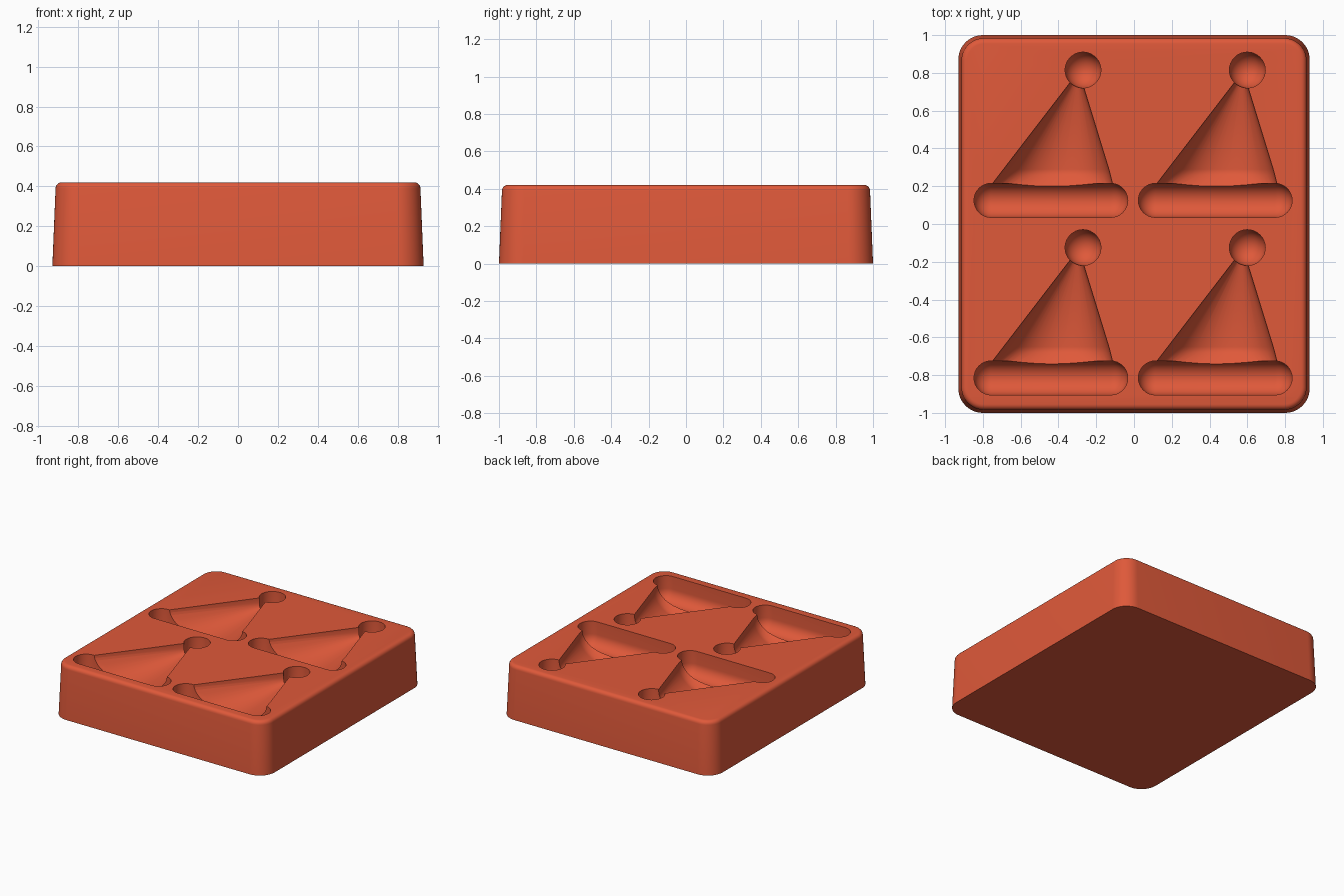
import bpy, bmesh, math
from mathutils import Vector

if "Cube" in bpy.data.objects:
    bpy.data.objects.remove(bpy.data.objects["Cube"], do_unlink=True)

TOP = 0.42

clay = bpy.data.materials.new("terracotta_red")
clay.use_nodes = True
clay.diffuse_color = (0.74, 0.1, 0.042, 1)
clay.node_tree.nodes["Principled BSDF"].inputs["Base Color"].default_value = clay.diffuse_color


def hull(name, points):
    """Convex solid wrapped around a cloud of points."""
    bm = bmesh.new()
    for p in points:
        bm.verts.new(p)
    bmesh.ops.remove_doubles(bm, verts=bm.verts, dist=0.0005)
    res = bmesh.ops.convex_hull(bm, input=bm.verts)
    loose = {g for g in res["geom_interior"] + res["geom_unused"]
             if isinstance(g, bmesh.types.BMVert)}
    bmesh.ops.delete(bm, geom=list(loose), context="VERTS")
    bmesh.ops.dissolve_limit(bm, angle_limit=0.002, verts=bm.verts, edges=bm.edges)
    bmesh.ops.recalc_face_normals(bm, faces=bm.faces)
    mesh = bpy.data.meshes.new(name)
    bm.to_mesh(mesh)
    bm.free()
    mesh.materials.append(clay)
    ob = bpy.data.objects.new(name, mesh)
    bpy.context.collection.objects.link(ob)
    return ob


def rounded_ring(hx, hy, r, z, steps=12):
    """Rounded rectangle outline at height z."""
    pts = []
    for i, (sx, sy) in enumerate([(1, 1), (-1, 1), (-1, -1), (1, -1)]):
        for k in range(steps + 1):
            a = math.pi / 2 * (i + k / steps)
            pts.append(Vector((sx * (hx - r) + r * math.cos(a),
                               sy * (hy - r) + r * math.sin(a), z)))
    return pts


def bowl(x, y, r, depth):
    """Round-bottomed well: lower half sphere with its rim carried up past the top."""
    pts = []
    for j in range(11):
        a = math.pi / 2 * j / 10
        for k in range(32):
            t = math.tau * k / 32
            pts.append(Vector((x + r * math.cos(a) * math.cos(t),
                               y + r * math.cos(a) * math.sin(t),
                               TOP - depth - r * math.sin(a))))
    return pts + [Vector((p.x, p.y, TOP + 0.1)) for p in pts[:32]]


def trough(x, y, half, depth):
    """Half-elliptic cross-section hanging from the top surface."""
    arc = [Vector((x - half * math.cos(math.pi * k / 24), y,
                   TOP - depth * math.sin(math.pi * k / 24))) for k in range(25)]
    return arc + [Vector((x + s * half, y, TOP + 0.02)) for s in (-1, 1)]


# Tray body with drafted sides and a rounded upper rim
body_points = rounded_ring(0.93, 1.0, 0.13, 0)
for k in range(6):
    a = math.pi / 2 * k / 5
    inset = 0.03 * (1 - math.cos(a))
    body_points += rounded_ring(0.914 - inset, 0.984 - inset, 0.12 - inset,
                                TOP - 0.03 + 0.03 * math.sin(a))
tray = hull("mould_tray", body_points)

# Four hat-shaped cavities: brim, cone and pompom
for dx in (0, 0.87):
    for dy in (0, -0.94):
        brim = (bowl(-0.757 + dx, 0.125 + dy, 0.09, 0.1)
                + bowl(-0.123 + dx, 0.125 + dy, 0.09, 0.1))
        cone = (trough(-0.435 + dx, 0.2 + dy, 0.325, 0.15)
                + trough(-0.415 + dx, 0.26 + dy, 0.29, 0.19)
                + trough(-0.405 + dx, 0.29 + dy, 0.272, 0.195)
                + trough(-0.3 + dx, 0.775 + dy, 0.018, 0.06))
        pompom = bowl(-0.27 + dx, 0.815 + dy, 0.095, 0.08)
        for name, pts in (("brim", brim), ("cone", cone), ("pompom", pompom)):
            cutter = hull(name + "_cutter", pts)
            cutter.hide_render = True
            mod = tray.modifiers.new(name, "BOOLEAN")
            mod.operation = "DIFFERENCE"
            mod.solver = "EXACT"
            mod.object = cutter
            bpy.context.view_layer.objects.active = tray
            bpy.ops.object.modifier_apply(modifier=mod.name)
            bpy.data.objects.remove(cutter, do_unlink=True)

# Smooth shading with sharp cavity edges
bpy.ops.object.select_all(action="DESELECT")
tray.select_set(True)
bpy.context.view_layer.objects.active = tray
bpy.ops.object.shade_smooth_by_angle(angle=math.radians(30))
